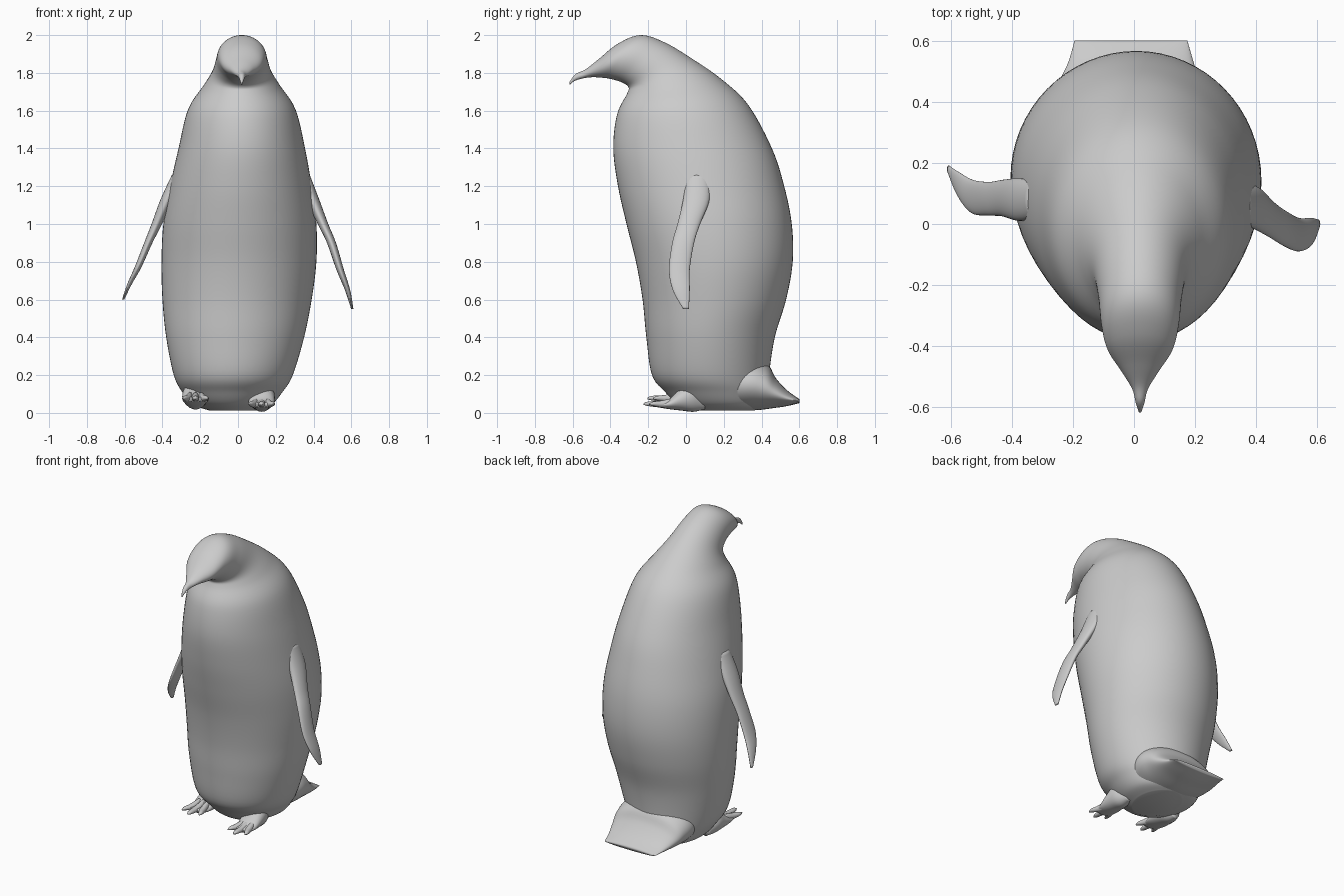
import bpy, bmesh, math
from mathutils import Vector


def spline(secs, steps):
    """Catmull-Rom interpolation through section tuples."""
    out = []
    n = len(secs)
    for i in range(n - 1):
        p0, p1 = secs[max(i - 1, 0)], secs[i]
        p2, p3 = secs[i + 1], secs[min(i + 2, n - 1)]
        for s in range(steps):
            t = s / steps
            out.append([0.5 * (2 * b + (c - a) * t + (2 * a - 5 * b + 4 * c - d) * t * t
                               + (3 * b - a - 3 * c + d) * t ** 3)
                        for a, b, c, d in zip(p0, p1, p2, p3)])
    out.append(list(secs[-1]))
    return out


def loft(name, secs, sides=48, steps=5, shape=None):
    """Skin elliptical sections (centre x, half width, y1, z1, y2, z2),
    where (y1, z1) and (y2, z2) are the two ends of the section in side view."""
    bm = bmesh.new()
    rings = []
    for cx, hw, y1, z1, y2, z2 in spline(secs, steps):
        mid = Vector((cx, (y1 + y2) / 2, (z1 + z2) / 2))
        half = Vector((0, (y1 - y2) / 2, (z1 - z2) / 2))
        ring = []
        for k in range(sides):
            a = 2 * math.pi * k / sides
            co = mid + half * math.cos(a) + Vector((hw * math.sin(a), 0, 0))
            ring.append(bm.verts.new(shape(co) if shape else co))
        rings.append(ring)
    for a, b in zip(rings, rings[1:]):
        for k in range(sides):
            j = (k + 1) % sides
            bm.faces.new((a[k], a[j], b[j], b[k]))
    bm.faces.new(rings[0])
    bm.faces.new(rings[-1])
    bmesh.ops.recalc_face_normals(bm, faces=bm.faces)
    me = bpy.data.meshes.new(name)
    bm.to_mesh(me)
    bm.free()
    for p in me.polygons:
        p.use_smooth = True
    ob = bpy.data.objects.new(name, me)
    bpy.context.collection.objects.link(ob)
    return ob


# Body, neck, head and beak as one continuous skin
loft("body", [
    (-0.02, 0.13, 0.02, 0.012, 0.36, 0.012),
    (-0.03, 0.21, -0.05, 0.05, 0.42, 0.04),
    (-0.03, 0.265, -0.11, 0.11, 0.44, 0.11),
    (-0.025, 0.315, -0.18, 0.20, 0.44, 0.20),
    (-0.015, 0.365, -0.21, 0.40, 0.47, 0.40),
    (-0.005, 0.395, -0.23, 0.60, 0.53, 0.60),
    (0.005, 0.41, -0.265, 0.80, 0.565, 0.80),
    (0.01, 0.405, -0.315, 1.00, 0.56, 1.00),
    (0.015, 0.375, -0.36, 1.20, 0.52, 1.20),
    (0.02, 0.335, -0.385, 1.40, 0.455, 1.40),
    (0.02, 0.285, -0.365, 1.58, 0.33, 1.63),
    (0.02, 0.205, -0.312, 1.69, 0.19, 1.765),
    (0.02, 0.158, -0.305, 1.725, 0.04, 1.87),
    (0.02, 0.138, -0.34, 1.75, -0.11, 1.96),
    (0.02, 0.128, -0.40, 1.768, -0.24, 2.00),
    (0.02, 0.108, -0.45, 1.775, -0.36, 1.955),
    (0.02, 0.062, -0.50, 1.777, -0.46, 1.875),
    (0.02, 0.026, -0.55, 1.77, -0.53, 1.82),
    (0.02, 0.014, -0.59, 1.757, -0.585, 1.793),
    (0.02, 0.004, -0.616, 1.737, -0.618, 1.75),
], sides=64, steps=6)


# Tail fan with a rounded, scalloped rear edge
def scallop(co):
    w = min(max((co.y - 0.40) / 0.2, 0), 1)
    x = co.x + 0.01
    co.y += w * (0.014 * math.cos(2 * math.pi * x / 0.1) - 2.4 * x * x)
    co.z += w * 0.006 * math.cos(2 * math.pi * x / 0.1)
    return co


loft("tail", [
    (-0.02, 0.20, 0.15, 0.30, 0.12, 0.02),
    (-0.02, 0.255, 0.33, 0.30, 0.28, 0.015),
    (-0.02, 0.25, 0.43, 0.26, 0.38, 0.015),
    (-0.015, 0.23, 0.475, 0.185, 0.46, 0.025),
    (-0.01, 0.205, 0.535, 0.12, 0.53, 0.035),
    (-0.01, 0.185, 0.602, 0.072, 0.602, 0.052),
], sides=96)


# Flippers: rows of (x, y, z, half chord, half thickness)
def flipper(name, rows):
    loft(name, [(x, t, y - c, z, y + c, z) for x, y, z, c, t in rows], sides=32)


flipper("right_flipper", [
    (0.35, 0.06, 1.26, 0.06, 0.03),
    (0.395, 0.055, 1.13, 0.07, 0.035),
    (0.45, 0.015, 1.00, 0.06, 0.028),
    (0.495, -0.015, 0.90, 0.058, 0.024),
    (0.54, -0.035, 0.76, 0.055, 0.02),
    (0.58, -0.025, 0.65, 0.045, 0.014),
    (0.605, 0.0, 0.55, 0.015, 0.006),
])
flipper("left_flipper", [
    (-0.32, 0.08, 1.26, 0.06, 0.03),
    (-0.375, 0.08, 1.13, 0.07, 0.035),
    (-0.43, 0.085, 1.00, 0.06, 0.028),
    (-0.475, 0.083, 0.90, 0.055, 0.022),
    (-0.53, 0.09, 0.77, 0.055, 0.018),
    (-0.575, 0.13, 0.68, 0.04, 0.012),
    (-0.608, 0.18, 0.60, 0.012, 0.006),
])

# Feet: a sloping instep plus three splayed toes each
for side, x, y, lift in (("right", 0.125, 0.0, 0.0), ("left", -0.225, 0.02, 0.03)):
    loft(side + "_foot", [
        (x, 0.03, y + 0.10, 0.10, y + 0.10, 0.02),
        (x, 0.065, y + 0.04, 0.17, y + 0.04, 0.006 + lift * 0.4),
        (x, 0.07, y - 0.03, 0.13, y - 0.02, 0.012 + lift * 0.6),
        (x, 0.064, y - 0.09, 0.072 + lift * 0.6, y - 0.09, 0.02 + lift * 0.8),
        (x, 0.05, y - 0.15, 0.055 + lift, y - 0.15, 0.03 + lift),
    ], sides=24)
    for label, d, reach in (("inner", -1, 0.195), ("middle", 0, 0.225), ("outer", 1, 0.195)):
        loft(f"{side}_{label}_toe", [
            (x + d * 0.03, 0.018, y - 0.06, 0.08 + lift, y - 0.06, 0.025 + lift * 0.8),
            (x + d * 0.042, 0.02, y - 0.13, 0.065 + lift, y - 0.13, 0.028 + lift),
            (x + d * 0.056, 0.015, y - reach + 0.025, 0.06 + lift, y - reach + 0.025, 0.036 + lift),
            (x + d * 0.062, 0.004, y - reach, 0.05 + lift, y - reach, 0.043 + lift),
        ], sides=16)
